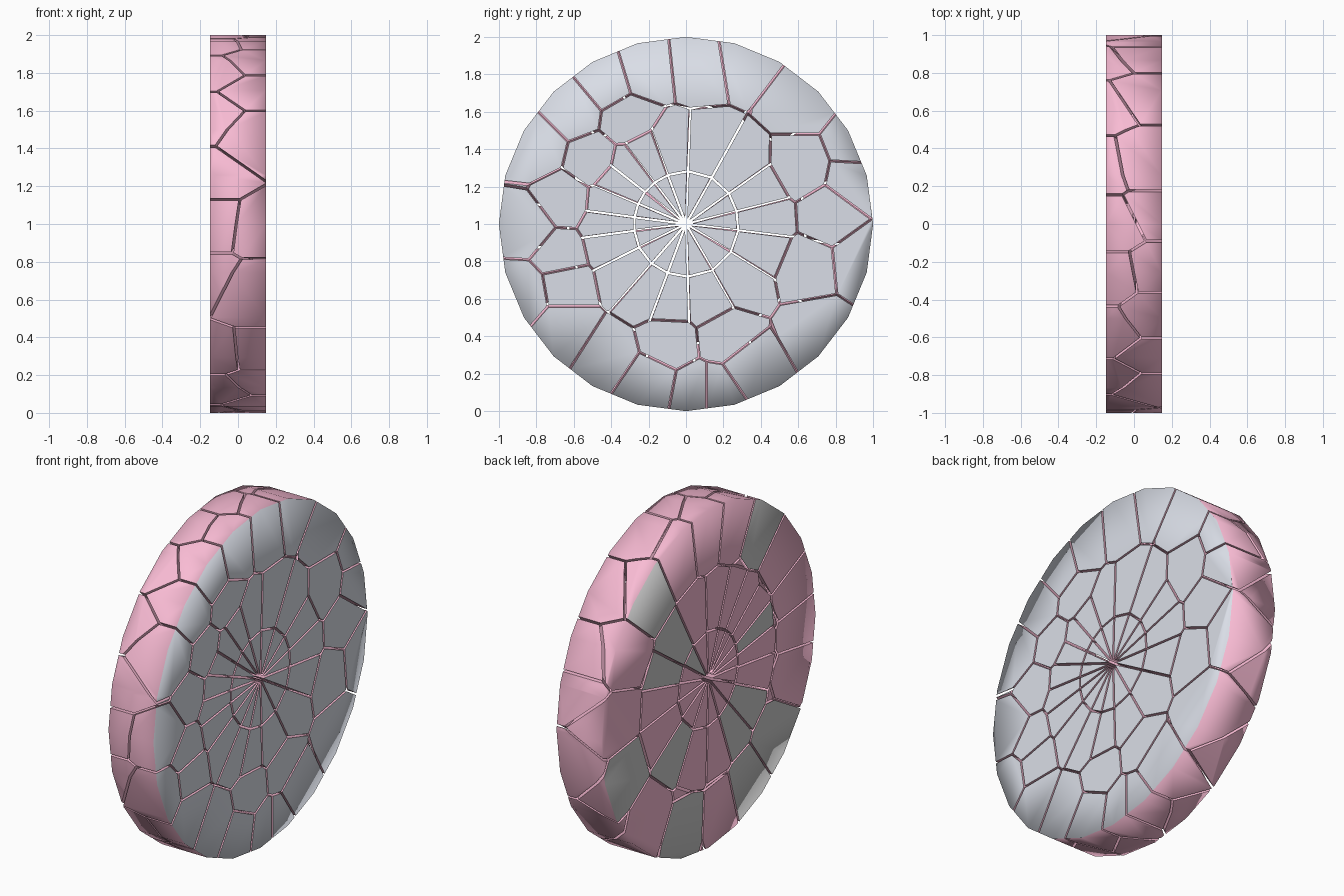
import bpy, bmesh, random
from math import radians, sin, cos
from mathutils import Vector, Matrix

if "Cube" in bpy.data.objects:
    bpy.data.objects.remove(bpy.data.objects["Cube"])

random.seed(4)
HALF = 0.147      # half thickness of the disc
GAP = 0.006       # how far each shard is pulled back from a crack
CENTRE = Vector((0, 0, 1))


def material(name, rgb):
    m = bpy.data.materials.new(name)
    m.diffuse_color = (*rgb, 1)
    m.use_nodes = True
    m.node_tree.nodes["Principled BSDF"].inputs["Base Color"].default_value = m.diffuse_color
    return m


FACE = material("plain_grey", (0.70, 0.73, 0.80))
PINK = material("pink", (0.95, 0.50, 0.66))
BARE = material("dull_grey", (0.8, 0.8, 0.8))


def polar(x, r, deg, jitter=0.0):
    a = radians(deg + random.uniform(-jitter, jitter))
    return Vector((x, r * cos(a), 1 + r * sin(a)))


# Crack pattern: two rings of radial wedges, shared by both layers
wedges = [75, 47, 24, 4, -18, -45, -75, -101, -120, -142, -165, 180,
          165, 149, 135, 120, 101]
front = [polar(0.07, r, a) for r in (0.13, 0.42) for a in wedges]
back = [polar(-0.07, r, a, j) for r, j in ((0.13, 3), (0.42, 1.5)) for a in wedges]

# Irregular outer shards of the +x layer (y, height above the disc centre)
outer = [(.07, .84), (.32, .88), (.61, .66), (.91, .42), (.61, .30), (.90, .24),
         (.76, .05), (.64, -.23), (.94, -.20), (.70, -.57), (.35, -.77), (.16, -.90),
         (.06, -.90), (-.20, -.85), (-.09, -.62), (.21, -.59), (-.42, -.70),
         (-.64, -.56), (-.64, -.32), (-.67, -.17), (-.85, -.02), (-.65, .13),
         (-.50, .34), (-.79, .41), (-.60, .60), (-.42, .75), (-.22, .81),
         (-.31, .56), (-.87, -.36)]
front += [Vector((0.07, y, 1 + z)) for y, z in outer]

# Larger staggered outer shards of the -x layer
rim = [146, 165, 180, 198, 222, 245, 262, 285, 312, 340, 5, 28, 52, 72, 90, 107, 125]
back += [polar(-0.07, 0.84, a) for a in rim]
seeds = front + back

# Back shards that show dull grey instead of pink
patches = [(.49, .74), (-.59, .71), (.27, .44), (.46, .12), (.17, .18), (-.26, .10),
           (-.42, .13), (.36, -.27), (.65, -.27), (.41, -.80), (-.30, -.50),
           (-.50, -.32), (-.30, -.88), (-.65, -.60)]
dull = {min(back, key=lambda s: (s.y - y) ** 2 + (s.z - 1 - z) ** 2).freeze()
        for y, z in patches}


def disc():
    bm = bmesh.new()
    bmesh.ops.create_cone(bm, cap_ends=True, segments=24, radius1=1, radius2=1,
                          depth=2 * HALF)
    bm.transform(Matrix.Translation(CENTRE) @ Matrix.Rotation(radians(90), 4, 'Y'))
    bm.normal_update()
    for f in bm.faces:
        f.smooth = True
        f.material_index = 0 if f.normal.x > 0.9 else 1
    return bm


def shard(name, seed):
    """Cut the disc down to the region nearest to one seed."""
    bm = disc()
    others = sorted((s for s in seeds if s is not seed), key=lambda s: (s - seed).length)
    for s in others:
        d = s - seed
        reach = max((v.co - seed).length for v in bm.verts)
        if d.length / 2 - GAP > reach:
            break
        n = d.normalized()
        cut = bmesh.ops.bisect_plane(
            bm, geom=bm.verts[:] + bm.edges[:] + bm.faces[:], dist=1e-6,
            plane_co=(s + seed) / 2 - n * GAP, plane_no=n, clear_outer=True)
        if not bm.verts:
            break
        open_edges = [e for e in bm.edges if e.is_boundary]
        if open_edges:
            for f in bmesh.ops.edgeloop_fill(bm, edges=open_edges)["faces"]:
                f.material_index = 1
                f.smooth = False
    if bm.faces:
        bmesh.ops.recalc_face_normals(bm, faces=bm.faces[:])
        for f in bm.faces:
            if f.smooth and f.normal.x < -0.9 and seed in dull_list:
                f.material_index = 2
        # outer skin shades softly over the rim, crack walls stay crisp
        for e in bm.edges:
            e.smooth = all(f.smooth for f in e.link_faces)
        me = bpy.data.meshes.new(name)
        bm.to_mesh(me)
        for m in (FACE, PINK, BARE):
            me.materials.append(m)
        bpy.context.collection.objects.link(bpy.data.objects.new(name, me))
    bm.free()


dull_list = list(dull)
for i, s in enumerate(front):
    shard(f"front_shard_{i + 1:02d}", s)
for i, s in enumerate(back):
    shard(f"back_shard_{i + 1:02d}", s)
